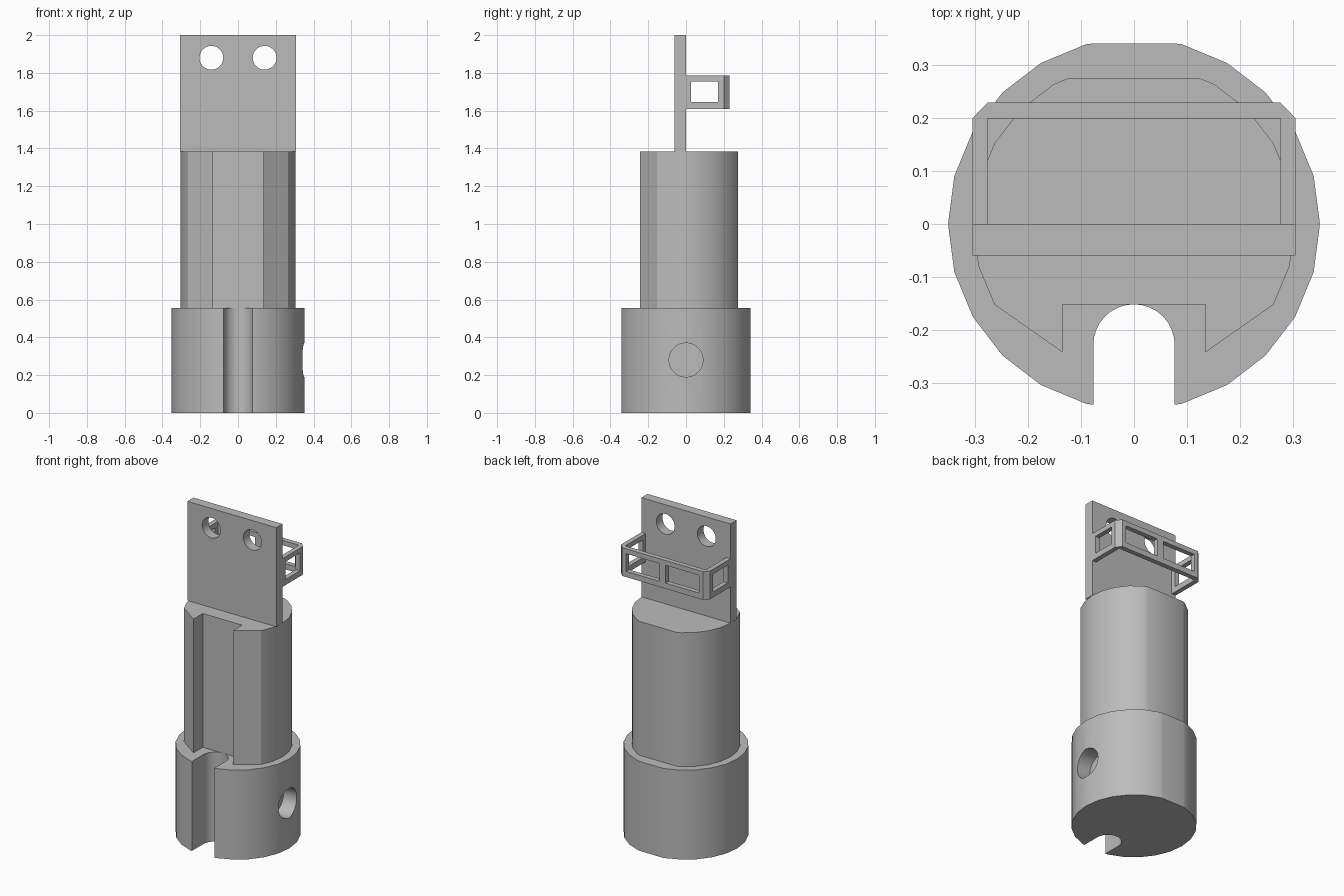
import bpy, bmesh
from math import sin, cos, pi, radians
from mathutils import Matrix

cube = bpy.data.objects.get("Cube")
if cube:
    bpy.data.objects.remove(cube, do_unlink=True)

grey = bpy.data.materials.new("plain grey")
grey.use_nodes = True
colour = (0.5, 0.5, 0.5, 1)
grey.diffuse_color = colour
grey.node_tree.nodes["Principled BSDF"].inputs["Base Color"].default_value = colour


def make_object(name, bm):
    bmesh.ops.recalc_face_normals(bm, faces=bm.faces)
    mesh = bpy.data.meshes.new(name)
    bm.to_mesh(mesh)
    bm.free()
    mesh.materials.append(grey)
    obj = bpy.data.objects.new(name, mesh)
    bpy.context.collection.objects.link(obj)
    return obj


def prism(name, outline, low, high):
    """Extrude an xy outline from height low to height high."""
    bm = bmesh.new()
    face = bm.faces.new([bm.verts.new((x, y, low)) for x, y in outline])
    side = bmesh.ops.extrude_face_region(bm, geom=[face])["geom"]
    bmesh.ops.translate(bm, vec=(0, 0, high - low),
                        verts=[v for v in side if isinstance(v, bmesh.types.BMVert)])
    return make_object(name, bm)


def box(name, x, y, z):
    return prism(name, [(x[0], y[0]), (x[1], y[0]), (x[1], y[1]), (x[0], y[1])], *z)


def rod(name, centre, radius, length, axis):
    bm = bmesh.new()
    bmesh.ops.create_cone(bm, cap_ends=True, segments=32, radius1=radius,
                          radius2=radius, depth=length)
    turn = Matrix.Rotation(pi / 2, 4, axis)
    bmesh.ops.transform(bm, matrix=Matrix.Translation(centre) @ turn, verts=bm.verts)
    return make_object(name, bm)


def cut(obj, cutters):
    for cutter in cutters:
        mod = obj.modifiers.new("cut", "BOOLEAN")
        mod.operation = "DIFFERENCE"
        mod.solver = "EXACT"
        mod.object = cutter
    bpy.context.view_layer.update()
    graph = bpy.context.evaluated_depsgraph_get()
    mesh = bpy.data.meshes.new_from_object(obj.evaluated_get(graph))
    obj.modifiers.clear()
    obj.data = mesh
    for cutter in cutters:
        bpy.data.objects.remove(cutter, do_unlink=True)


def arc(radius, start, end, step=15):
    return [(radius * cos(radians(a)), radius * sin(radians(a)))
            for a in range(start, end + 1, step)]


# Base collar: flattened round with a round-bottomed keyway and a blind side hole
R, flat, key = 0.352, 0.342, 0.077
right = [(key, -0.229), (key, -flat)] + arc(R, -75, 75) + [(0.075, flat)]
left = [(-x, y) for x, y in reversed(right)]
keyway = [(-key * cos(pi * i / 16), -0.229 + key * sin(pi * i / 16)) for i in range(1, 16)]
base = prism("base_collar", right + left + keyway, 0, 0.555)
cut(base, [rod("hole_cutter", (0.35, 0, 0.28), 0.09, 0.2, "Y")])

# Body: narrower round with flats at the back and front corners and a square slot
half = [(0.135, -0.152), (0.135, -0.243)] + arc(0.305, -30, 60) + [(0.127, 0.275)]
body = prism("body", half + [(-x, y) for x, y in reversed(half)], 0.555, 1.385)

# Upright plate with two mounting holes
plate = box("mounting_plate", (-0.306, 0.306), (-0.06, 0), (1.385, 2))
cut(plate, [rod("hole_cutter", (s * 0.141, -0.03, 1.88), 0.063, 0.2, "X") for s in (-1, 1)])

# Rear bracket: chamfered U-shaped band with windows
half = [(0.277, 0), (0.306, 0), (0.306, 0.2), (0.277, 0.23)]
inner = [(-0.277, 0.2), (0.277, 0.2)]
bracket = prism("rear_bracket", half + [(-x, y) for x, y in reversed(half)] + inner, 1.61, 1.785)
window = (1.645, 1.755)
cut(bracket, [box("window_cutter", (-0.4, 0.4), (0.027, 0.17), window),
              box("window_cutter", (0.022, 0.25), (0.18, 0.3), window),
              box("window_cutter", (-0.25, -0.022), (0.18, 0.3), window)])

# Smooth the curved walls, keep the corners crisp
bpy.ops.object.select_all(action="DESELECT")
for obj in (base, body, plate, bracket):
    obj.select_set(True)
bpy.context.view_layer.objects.active = base
bpy.ops.object.shade_smooth_by_angle(angle=radians(28))
